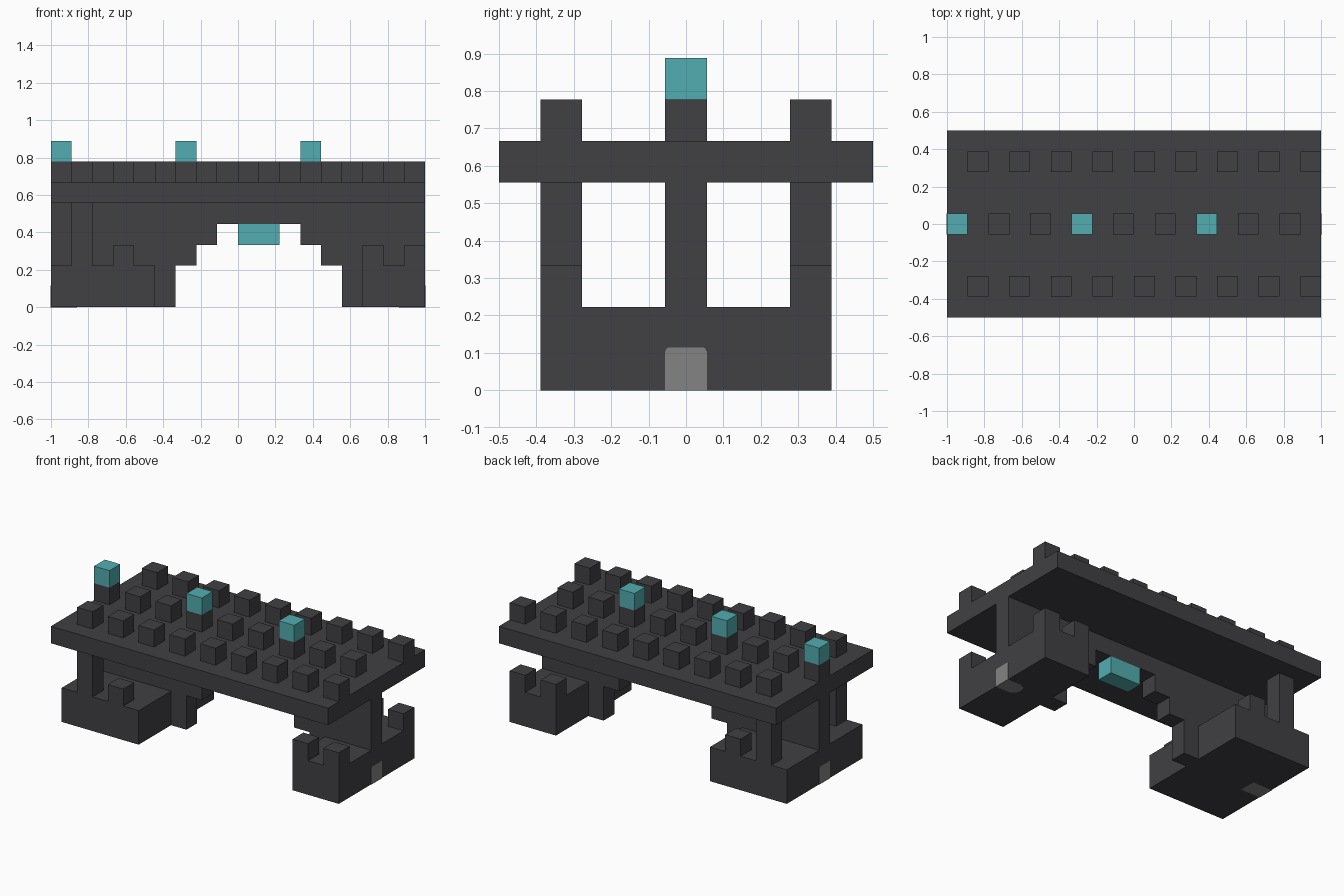
import bpy, bmesh

if "Cube" in bpy.data.objects:
    bpy.data.objects.remove(bpy.data.objects["Cube"], do_unlink=True)

U = 1 / 9  # one block


def material(name, rgb):
    m = bpy.data.materials.new(name)
    m.use_nodes = True
    m.diffuse_color = (*rgb, 1)
    m.node_tree.nodes["Principled BSDF"].inputs["Base Color"].default_value = (*rgb, 1)
    return m


stone = material("dark_stone", (0.052, 0.052, 0.058))
teal = material("teal_lantern", (0.085, 0.42, 0.44))
grey = material("grey_door", (0.23, 0.23, 0.23))


def finish(name, bm, mat):
    bmesh.ops.recalc_face_normals(bm, faces=bm.faces)
    mesh = bpy.data.meshes.new(name)
    bm.to_mesh(mesh)
    bm.free()
    mesh.materials.append(mat)
    obj = bpy.data.objects.new(name, mesh)
    bpy.context.collection.objects.link(obj)
    return obj


def prism(name, profile, y0, y1, mat):
    """Extrude an (x, z) profile in block units from y0 to y1."""
    bm = bmesh.new()
    verts = [bm.verts.new(((x - 9) * U, (y0 - 4.5) * U, z * U)) for x, z in profile]
    face = bm.faces.new(verts)
    out = bmesh.ops.extrude_face_region(bm, geom=[face])
    moved = [v for v in out["geom"] if isinstance(v, bmesh.types.BMVert)]
    bmesh.ops.translate(bm, verts=moved, vec=(0, (y1 - y0) * U, 0))
    return finish(name, bm, mat)


def box(name, x, y, z, mat=stone, sx=1, sy=1, sz=1):
    """Box with its low corner at block x, y, z."""
    profile = [(x, z), (x + sx, z), (x + sx, z + sz), (x, z + sz)]
    return prism(name, profile, y, y + sy, mat)


# Deck and its three rows of studs
box("deck", 0, 0, 5, sx=18, sy=9)
for row, y, start in (("front", 1, 1), ("middle", 4, 0), ("back", 7, 1)):
    for x in range(start, 18, 2):
        box(f"{row}_deck_stud", x, y, 6)

# Lanterns on the deck and under the arch
for x in range(0, 18, 6):
    box("deck_lantern", x, 4, 7, teal)
box("arch_lantern", 9, 4, 3, teal, sx=2)

# Central wall with a stepped arch
wall = [(0, 2), (5, 2), (5, 0), (6, 0), (6, 2), (7, 2), (7, 3), (8, 3), (8, 4),
        (12, 4), (12, 3), (13, 3), (13, 2), (14, 2), (14, 0), (15, 0), (15, 2),
        (18, 2), (18, 5), (0, 5)]
prism("arch_wall", wall, 4, 5, stone)

# Bases, pillars and battlements
box("right_base", 0, 1, 0, sx=5, sy=7, sz=2)
box("left_base", 15, 1, 0, sx=3, sy=7, sz=2)
for side, y in (("front", 1), ("back", 7)):
    box(f"{side}_pillar", 1, y, 2, sz=3)
    for x in (3, 15, 17):
        box(f"{side}_battlement", x, y, 2)


# Rounded doors set into both ends
def door(name, side):
    bm = bmesh.new()
    bmesh.ops.create_cube(bm, size=1)
    for v in bm.verts:
        outer = v.co.x > 0
        v.co.x = side * (1.002 if outer else 0.86)
        v.co.y *= U
        v.co.z = 0.115 if v.co.z > 0 else -0.001

    def edges_where(rule):
        return [e for e in bm.edges if all(rule(v.co) for v in e.verts)]

    upright = [e for e in edges_where(lambda c: abs(c.x) < 0.9)
               if abs(e.verts[0].co.z - e.verts[1].co.z) > 0.1]
    bmesh.ops.bevel(bm, geom=upright, offset=0.05, segments=5, profile=0.5, affect="EDGES")
    top = [e for e in edges_where(lambda c: c.z > 0.11)
           if abs(e.verts[0].co.y - e.verts[1].co.y) < 0.001]
    bmesh.ops.bevel(bm, geom=top, offset=0.012, segments=3, profile=0.5, affect="EDGES")
    return finish(name, bm, grey)


door("left_door", 1)
door("right_door", -1)
